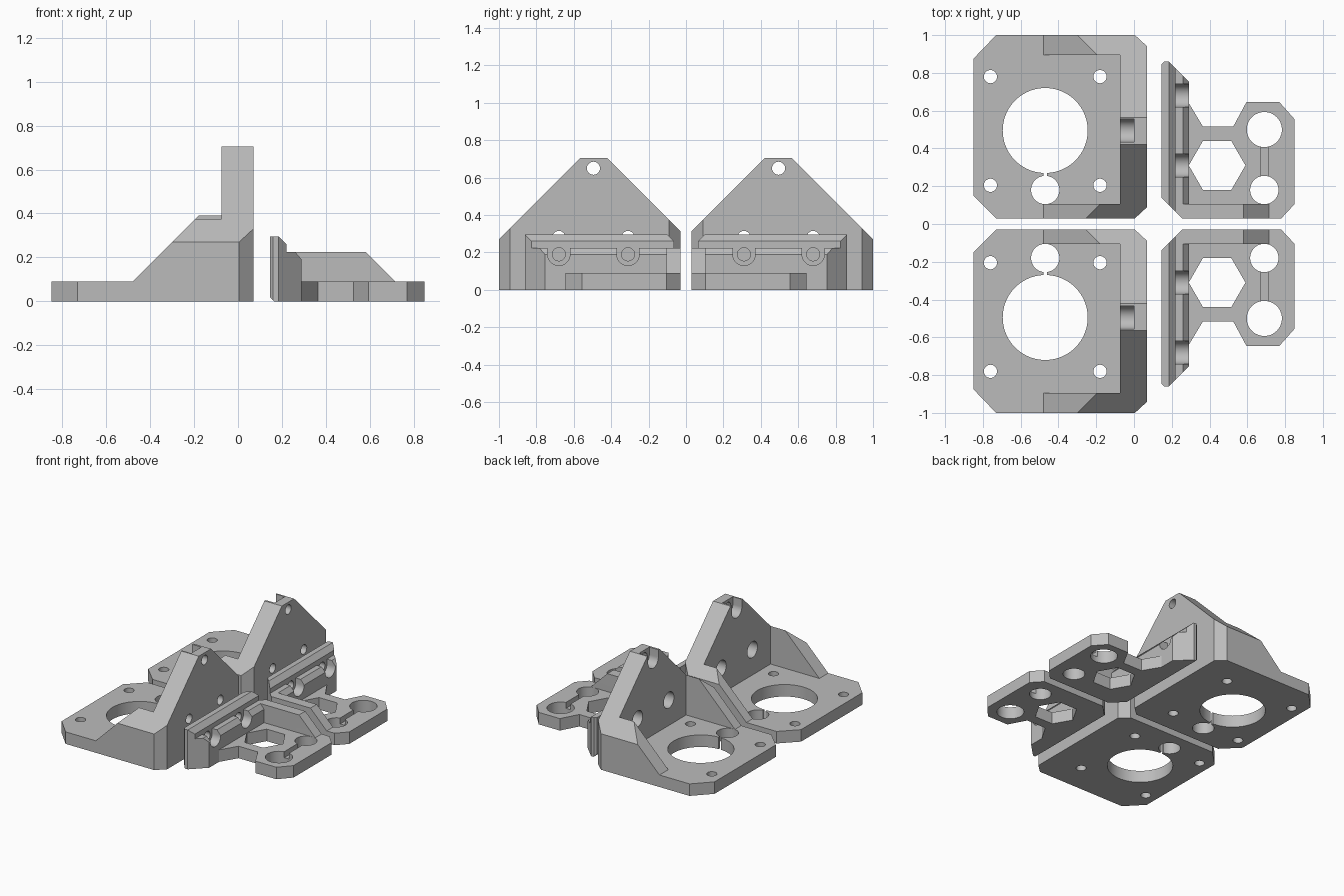
import bpy, bmesh, math
from mathutils import Vector

cube = bpy.data.objects.get("Cube")
if cube:
    bpy.data.objects.remove(cube, do_unlink=True)

grey = bpy.data.materials.new("light grey plastic")
grey.use_nodes = True
GREY = (0.5, 0.5, 0.5, 1)
grey.diffuse_color = GREY
grey.node_tree.nodes["Principled BSDF"].inputs["Base Color"].default_value = GREY


def prism(name, pts, axis, lo, hi):
    """Extrude a 2D outline along an axis; the outline uses the other two axes in order."""
    def place(p, h):
        v = list(p)
        v.insert("xyz".index(axis), h)
        return Vector(v)
    bm = bmesh.new()
    face = bm.faces.new([bm.verts.new(place(p, lo)) for p in pts])
    ext = bmesh.ops.extrude_face_region(bm, geom=[face])
    moved = [v for v in ext["geom"] if isinstance(v, bmesh.types.BMVert)]
    bmesh.ops.translate(bm, verts=moved, vec=place((0, 0), hi - lo))
    bmesh.ops.recalc_face_normals(bm, faces=bm.faces)
    mesh = bpy.data.meshes.new(name)
    bm.to_mesh(mesh)
    bm.free()
    mesh.materials.append(grey)
    obj = bpy.data.objects.new(name, mesh)
    bpy.context.collection.objects.link(obj)
    return obj


def rect(a0, a1, b0, b1):
    return [(a0, b0), (a1, b0), (a1, b1), (a0, b1)]


def circle(a, b, r, n=48):
    return [(a + r * math.cos(2 * math.pi * i / n), b + r * math.sin(2 * math.pi * i / n))
            for i in range(n)]


def u_slot(a, b, r, top, n=24):
    """Half-round bottom with straight sides running up."""
    arc = [(a - r * math.cos(math.pi * i / n), b - r * math.sin(math.pi * i / n))
           for i in range(n + 1)]
    return arc + [(a + r, top), (a - r, top)]


def combine(obj, op, *others):
    """Apply a boolean with each of the other solids, then discard them."""
    for other in others:
        mod = obj.modifiers.new("cut", "BOOLEAN")
        mod.operation, mod.object, mod.solver = op, other, "EXACT"
        graph = bpy.context.evaluated_depsgraph_get()
        graph.update()
        mesh = bpy.data.meshes.new_from_object(obj.evaluated_get(graph))
        obj.modifiers.clear()
        obj.data = mesh
        bpy.data.objects.remove(other, do_unlink=True)


def drill(obj, pts, axis, lo, hi):
    combine(obj, "DIFFERENCE", prism("cutter", pts, axis, lo, hi))


def finish(obj, twin_name):
    """Keep sharp edges, then make the mirrored twin across y."""
    bpy.ops.object.select_all(action="DESELECT")
    obj.select_set(True)
    bpy.context.view_layer.objects.active = obj
    bpy.ops.object.shade_smooth_by_angle(angle=math.radians(25))
    mesh = obj.data.copy()
    bm = bmesh.new()
    bm.from_mesh(mesh)
    bmesh.ops.scale(bm, vec=(1, -1, 1), verts=bm.verts)
    bmesh.ops.reverse_faces(bm, faces=bm.faces)
    bm.to_mesh(mesh)
    bm.free()
    twin = bpy.data.objects.new(twin_name, mesh)
    bpy.context.collection.objects.link(twin)


BOLT, HEAD, MID = 0.035, 0.06, 0.495

# Motor bracket: chamfered block cut down to a gabled wall, two braces and a floor
bracket = prism("back_motor_bracket", [
    (-0.73, 0.03), (0.005, 0.03), (0.07, 0.09), (0.07, 0.94), (0.005, 1),
    (-0.73, 1), (-0.85, 0.875), (-0.85, 0.15)], "z", 0, 0.8)
gable = prism("gable", [(-0.1, -0.1), (1.1, -0.1), (1.1, 0.17), (0.565, 0.705),
                        (0.42, 0.705), (-0.1, 0.185)], "x", -1, 1)
combine(bracket, "INTERSECT", gable)
drill(bracket, rect(-1, -0.075, 0.105, 0.895), "z", 0.09, 1)
drill(bracket, [(-0.48, 0.09), (-0.075, 0.495), (-0.075, 1), (-1, 1), (-1, 0.09)],
      "y", -0.1, 1.1)

# Bracket floor: motor opening, rod hole, slit and four screw holes
drill(bracket, circle(-0.47, MID, 0.225, 72), "z", -0.1, 0.2)
drill(bracket, circle(-0.47, 0.18, 0.075), "z", -0.1, 0.2)
drill(bracket, rect(-0.48, -0.46, 0.22, 0.32), "z", -0.1, 0.2)
for x in (-0.76, -0.18):
    for y in (0.205, 0.78):
        drill(bracket, circle(x, y, BOLT, 32), "z", -0.1, 0.2)

# Bracket wall: three bolts with head recesses on the motor side
for y, z in ((MID, 0.65), (0.31, 0.28), (0.68, 0.28)):
    drill(bracket, circle(y, z, BOLT, 32), "x", -0.2, 0.2)
    recess = u_slot(y, z, HEAD, 0.9) if z > 0.5 else circle(y, z, HEAD)
    drill(bracket, recess, "x", -0.2, 0)
finish(bracket, "front_motor_bracket")

# Rod holder: stepped wall with floor, plus a side rib, trimmed to the plan outline
holder = prism("back_rod_holder", [
    (0.165, 0), (1, 0), (1, 0.09), (0.29, 0.09), (0.29, 0.19), (0.26, 0.225),
    (0.22, 0.225), (0.22, 0.26), (0.185, 0.295), (0.145, 0.295), (0.145, 0.02)],
    "y", -0.1, 1)
rib = prism("rib", [(0.2, 0.05), (0.755, 0.05), (0.58, 0.225), (0.2, 0.225)],
            "y", -0.05, 0.105)
combine(holder, "UNION", rib)
plan = prism("plan", [
    (0.145, 0.14), (0.255, 0.03), (0.78, 0.03), (0.85, 0.105), (0.85, 0.555),
    (0.77, 0.645), (0.595, 0.645), (0.525, 0.515), (0.365, 0.515), (0.29, 0.64),
    (0.29, 0.755), (0.185, 0.86), (0.16, 0.86), (0.145, 0.845)], "z", -0.1, 0.5)
combine(holder, "INTERSECT", plan)

# Holder floor: nut pocket, two rod holes and the shallow groove joining them
drill(holder, circle(0.44, 0.31, 0.15, 6), "z", -0.1, 0.2)
drill(holder, circle(0.69, 0.5, 0.093), "z", -0.1, 0.2)
drill(holder, circle(0.69, 0.18, 0.075), "z", -0.1, 0.2)
drill(holder, rect(0.67, 0.71, 0.22, 0.45), "z", 0.045, 0.2)

# Holder wall: two bolts with open-topped head recesses
for y in (0.31, 0.68):
    drill(holder, circle(y, 0.19, BOLT, 32), "x", 0.1, 0.35)
    drill(holder, u_slot(y, 0.19, HEAD, 0.4), "x", 0.22, 0.35)
finish(holder, "front_rod_holder")
